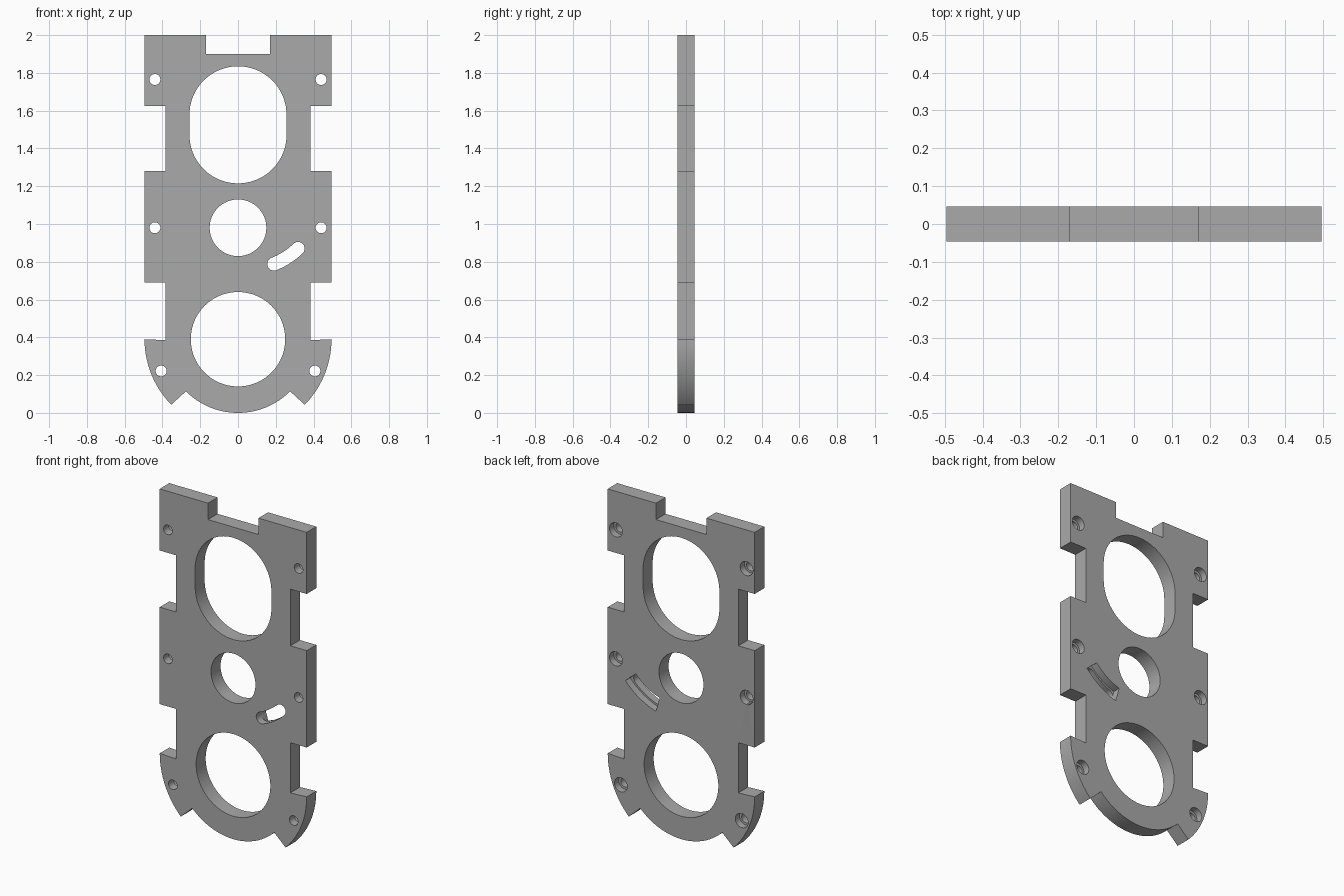
import bpy, bmesh
from math import sin, cos, pi, radians, atan2, hypot

if "Cube" in bpy.data.objects:
    bpy.data.objects.remove(bpy.data.objects["Cube"], do_unlink=True)

HALF = 0.046          # half the plate thickness
OUT = 0.1             # beyond either face

grey = bpy.data.materials.new("plain grey")
grey.use_nodes = True
GREY = (0.4, 0.4, 0.4, 1)
grey.diffuse_color = GREY
grey.node_tree.nodes["Principled BSDF"].inputs["Base Color"].default_value = GREY


def arc(cx, cz, r, a0, a1, n=24):
    """Points on an arc, angles in degrees."""
    return [(cx + r * cos(radians(a0 + (a1 - a0) * i / n)),
             cz + r * sin(radians(a0 + (a1 - a0) * i / n))) for i in range(n + 1)]


def prism(name, points, y0, y1):
    """Extrude an x-z outline from y0 to y1."""
    bm = bmesh.new()
    face = bm.faces.new([bm.verts.new((x, y0, z)) for x, z in points])
    ext = bmesh.ops.extrude_face_region(bm, geom=[face])
    verts = [v for v in ext["geom"] if isinstance(v, bmesh.types.BMVert)]
    bmesh.ops.translate(bm, verts=verts, vec=(0, y1 - y0, 0))
    bmesh.ops.recalc_face_normals(bm, faces=bm.faces)
    mesh = bpy.data.meshes.new(name)
    bm.to_mesh(mesh)
    bm.free()
    mesh.materials.append(grey)
    obj = bpy.data.objects.new(name, mesh)
    bpy.context.collection.objects.link(obj)
    return obj


# Plate outline: right half from the top notch down, then mirrored
half = [(0.17, 1.9), (0.17, 2), (0.495, 2), (0.495, 1.625), (0.385, 1.625),
        (0.385, 1.28), (0.495, 1.28), (0.495, 0.69), (0.385, 0.69), (0.385, 0.385)]
half += arc(0, 0.39, 0.495, 0, -44.5)
half += arc(0, 0.39, 0.39, -45, -90)
outline = half + [(-x, z) for x, z in reversed(half[:-1])]
plate = prism("plate", outline, -HALF, HALF)
bpy.context.view_layer.objects.active = plate
plate.select_set(True)


def cut(name, points, y0=-OUT, y1=OUT):
    cutter = prism(name, points, y0, y1)
    cutter.hide_render = True
    mod = plate.modifiers.new(name, "BOOLEAN")
    mod.operation, mod.solver, mod.object = "DIFFERENCE", "EXACT", cutter
    bpy.ops.object.modifier_apply(modifier=name)
    bpy.data.objects.remove(cutter, do_unlink=True)


def circle(x, z, r, n=64):
    return arc(x, z, r, 0, 360, n)[:-1]


# Large openings
cut("upper_opening", arc(0, 1.578, 0.257, 0, 180, 36) + arc(0, 1.472, 0.257, 180, 360, 36))
cut("middle_opening", circle(0, 0.98, 0.15))
cut("lower_opening", circle(0, 0.39, 0.25, 80))

# Screw holes, counterbored from the back
for x, z in [(0.44, 1.765), (0.44, 0.98), (0.407, 0.222)]:
    for side in (-1, 1):
        cut("screw_hole", circle(side * x, z, 0.029, 32))
        cut("counterbore", circle(side * x, z, 0.043, 32), 0.005, OUT)

# Curved slot with a wider, square-ended recess on the back
cx, cz, r, w = 0.05, 1.148, 0.386, 0.035
a0 = atan2(0.788 - cz, 0.19 - cx) * 180 / pi
a1 = atan2(0.87 - cz, 0.318 - cx) * 180 / pi
ends = [(cx + r * cos(radians(a)), cz + r * sin(radians(a))) for a in (a0, a1)]
slot = arc(cx, cz, r + w, a0, a1, 16)
slot += arc(*ends[1], w, a1, a1 + 180, 16)[1:-1]
slot += arc(cx, cz, r - w, a1, a0, 16)
slot += arc(*ends[0], w, a0 + 180, a0 + 360, 16)[1:-1]
cut("slot", slot)
recess = arc(cx, cz, r + 0.046, a0 - 5, a1 + 5, 16) + arc(cx, cz, r - 0.046, a1 + 5, a0 - 5, 16)
cut("slot_recess", recess, 0.0, OUT)

bpy.ops.object.shade_smooth_by_angle(angle=radians(30))
